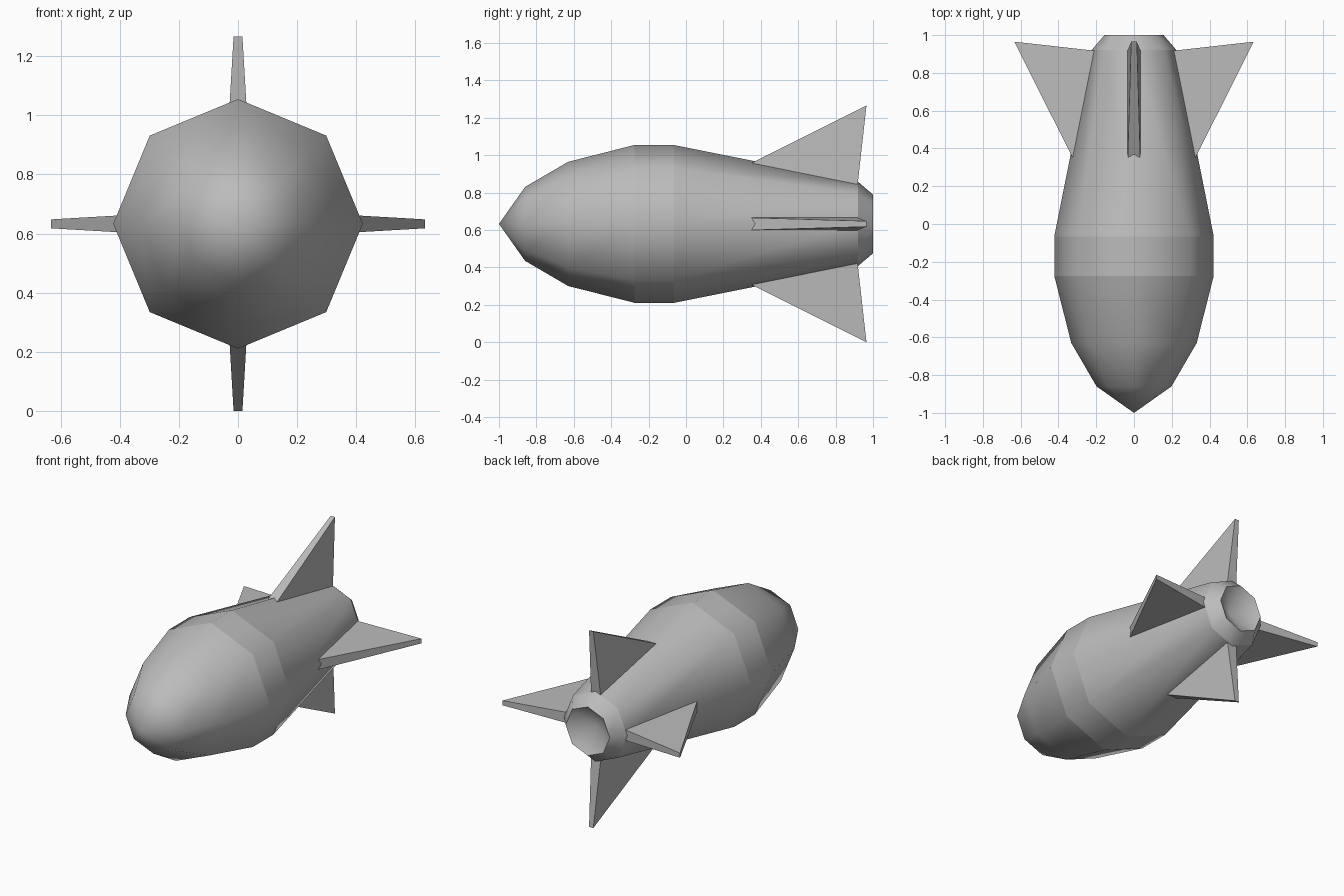
import bpy, bmesh
from math import sin, cos, pi
from mathutils import Matrix, Vector

default = bpy.data.objects.get("Cube")
if default:
    bpy.data.objects.remove(default)

AXIS_Z = 0.633
SIDES = 8

grey = bpy.data.materials.new("plain grey")
grey.use_nodes = True
colour = (0.5, 0.5, 0.5, 1)
grey.diffuse_color = colour
grey.node_tree.nodes["Principled BSDF"].inputs["Base Color"].default_value = colour


def make_object(name, bm):
    bmesh.ops.recalc_face_normals(bm, faces=bm.faces)
    mesh = bpy.data.meshes.new(name)
    bm.to_mesh(mesh)
    bm.free()
    mesh.materials.append(grey)
    obj = bpy.data.objects.new(name, mesh)
    obj.location.z = AXIS_Z
    bpy.context.collection.objects.link(obj)
    return obj


# Body: eight-sided lathe along y; each entry is (y, radius, crease)
profile = [
    (-0.86, 0.198, False),
    (-0.63, 0.332, False),
    (-0.275, 0.422, True),
    (-0.065, 0.422, True),
    (0.92, 0.225, True),
    (1.0, 0.157, True),
]
bm = bmesh.new()
rings = []
for y, radius, crease in profile:
    ring = [bm.verts.new((radius * cos(2 * pi * i / SIDES), y,
                          radius * sin(2 * pi * i / SIDES))) for i in range(SIDES)]
    rings.append(ring)
nose = bm.verts.new((0, -1, 0))
hollow = bm.verts.new((0, 0.9, 0))  # bottom of the tail recess
for i in range(SIDES):
    j = (i + 1) % SIDES
    bm.faces.new((nose, rings[0][i], rings[0][j]))
    bm.faces.new((hollow, rings[-1][i], rings[-1][j]))
    for a, b in zip(rings, rings[1:]):
        bm.faces.new((a[i], a[j], b[j], b[i]))
for face in bm.faces:
    face.smooth = True
for (y, radius, crease), ring in zip(profile, rings):
    if crease:
        for i in range(SIDES):
            bm.edges.get((ring[i], ring[(i + 1) % SIDES])).smooth = False
make_object("body", bm)

# Fins: tapered triangular wedges; outline entries are (y, radius, half thickness)
outline = [(0.25, 0.275, 0.036), (0.913, 0.17, 0.036), (0.965, 0.633, 0.015)]
for k, name in enumerate(["top_fin", "left_fin", "bottom_fin", "right_fin"]):
    bm = bmesh.new()
    turn = Matrix.Rotation(k * pi / 2, 3, 'Y')
    near, far = [[bm.verts.new(turn @ Vector((side * half, y, r)))
                  for y, r, half in outline] for side in (-1, 1)]
    bm.faces.new(near)
    bm.faces.new(far)
    for i in range(3):
        j = (i + 1) % 3
        bm.faces.new((near[i], near[j], far[j], far[i]))
    make_object(name, bm)
